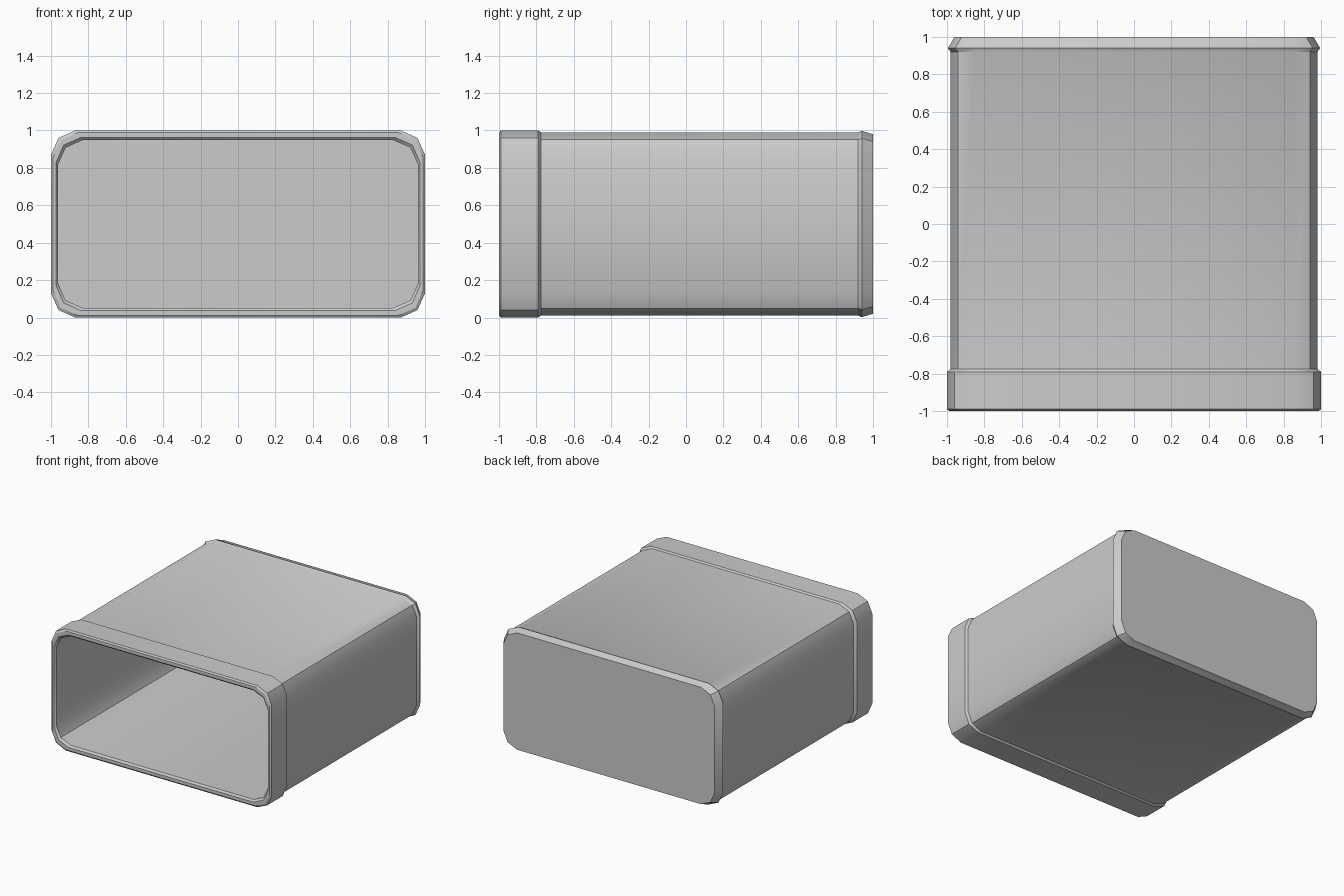
import bpy, bmesh

if "Cube" in bpy.data.objects:
    bpy.data.objects.remove(bpy.data.objects["Cube"])

CUT, NICK = 0.13, 0.04   # corner start distance and mid-corner inset


def ring_points(hx, hz, scale=1.0):
    """Rounded rectangle with two facets per corner, in order around the centre."""
    corner = [(hx, hz - CUT), (hx - NICK, hz - NICK), (hx - CUT, hz)]
    pts = []
    for sx, sz in ((1, 1), (-1, 1), (-1, -1), (1, -1)):
        c = [(x * sx, z * sz) for x, z in corner]
        pts += c if sx * sz > 0 else c[::-1]
    return [(x * scale, z * scale) for x, z in pts]


# Rings from the outer back, forward around the lip, then inside to the floor
rings = [
    (1.00, 1.0, 0.5, 0.96),      # tapered back cap
    (0.94, 1.0, 0.5, 0.995),
    (0.92, 1.0, 0.5, 0.98),      # body
    (-0.775, 1.0, 0.5, 0.98),
    (-0.79, 1.0, 0.5, 1.0),      # front collar
    (-0.99, 1.0, 0.5, 1.0),
    (-1.00, 0.988, 0.488, 1.0),  # lip
    (-1.00, 0.972, 0.462, 1.0),
    (-0.985, 0.962, 0.448, 1.0), # inner wall
    (0.95, 0.962, 0.448, 1.0),
]

bm = bmesh.new()
loops = [[bm.verts.new((x, y, z + 0.5)) for x, z in ring_points(hx, hz, s)]
         for y, hx, hz, s in rings]
for a, b in zip(loops, loops[1:]):
    n = len(a)
    for i in range(n):
        j = (i + 1) % n
        bm.faces.new((a[i], a[j], b[j], b[i]))
# Back panel, outside and inside
bm.faces.new(loops[0])
bm.faces.new(loops[-1])
bmesh.ops.recalc_face_normals(bm, faces=bm.faces)

mesh = bpy.data.meshes.new("open_box_shell")
bm.to_mesh(mesh)
bm.free()
box = bpy.data.objects.new("open_box_shell", mesh)
bpy.context.collection.objects.link(box)
bpy.context.view_layer.objects.active = box
box.select_set(True)
bpy.ops.object.shade_smooth_by_angle(angle=0.5236)
